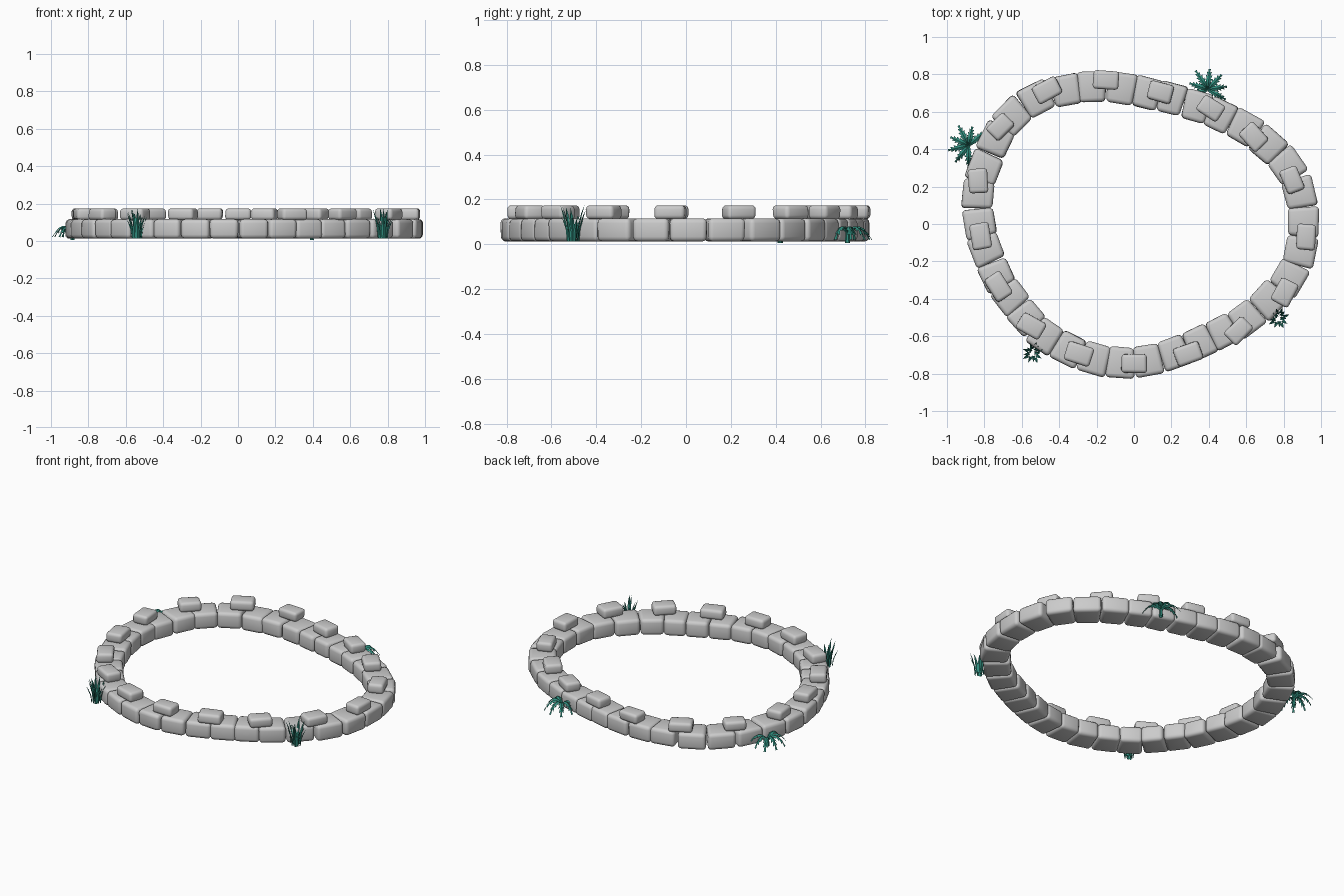
import bpy, bmesh, math, random
from mathutils import Vector, Matrix

if "Cube" in bpy.data.objects:
    bpy.data.objects.remove(bpy.data.objects["Cube"])

random.seed(4)

green = bpy.data.materials.new("leaf_green")
green.diffuse_color = (0.03, 0.27, 0.21, 1)
green.use_nodes = True
green.node_tree.nodes["Principled BSDF"].inputs["Base Color"].default_value = green.diffuse_color


def finish(bm, name, mat=None):
    me = bpy.data.meshes.new(name)
    bm.to_mesh(me)
    bm.free()
    ob = bpy.data.objects.new(name, me)
    bpy.context.collection.objects.link(ob)
    if mat:
        me.materials.append(mat)
    return ob


def stone(name, x, y, z0, z1, length, depth, angle, bevel, wedge=0.0):
    """Rounded block: length runs along angle, the far (-Y local) side is wider by wedge."""
    bm = bmesh.new()
    bmesh.ops.create_cube(bm, size=1)
    for v in bm.verts:
        jitter = random.uniform(-0.005, 0.005)
        v.co.x *= length * (1 - wedge * v.co.y * 2) + jitter
        v.co.y *= depth + jitter
        v.co.z *= z1 - z0
    bmesh.ops.bevel(bm, geom=bm.edges[:], offset=bevel, segments=3,
                    profile=0.5, affect='EDGES')
    for f in bm.faces:
        f.smooth = True
    ob = finish(bm, name)
    ob.location = (x, y, (z0 + z1) / 2)
    ob.rotation_euler = (0, 0, angle)
    return ob


# Lower course: stone centres, counter-clockwise from +x
lower = [(.905, .01), (.885, .165), (.82, .31), (.715, .42), (.59, .515), (.46, .58),
         (.335, .63), (.20, .67), (.07, .70), (-.07, .725), (-.225, .735), (-.365, .715),
         (-.52, .67), (-.65, .575), (-.74, .45), (-.80, .30), (-.835, .16), (-.825, .005),
         (-.79, -.135), (-.735, -.275), (-.66, -.39), (-.575, -.50), (-.475, -.60),
         (-.35, -.67), (-.21, -.72), (-.07, -.74), (.075, -.73), (.215, -.69),
         (.35, -.635), (.475, -.575), (.60, -.505), (.72, -.405), (.83, -.285), (.89, -.145)]
n = len(lower)
for i, (x, y) in enumerate(lower):
    a, b = Vector(lower[i - 1]), Vector(lower[(i + 1) % n])
    t = b - a
    stone(f"lower_stone_{i + 1}", x, y, 0.012, 0.116, t.length / 2 + 0.002, 0.165,
          math.atan2(t.y, t.x) + random.uniform(-.06, .06), 0.022, 0.08)

# Upper course: x, y, long-axis angle in degrees
upper = [(.92, -.07, 86), (.845, .235, 112), (.64, .465, 133), (.41, .62, 147),
         (.14, .705, 165), (-.15, .77, 176), (-.465, .715, 28), (-.715, .52, 45),
         (-.835, .23, 94), (-.82, -.065, 100), (-.725, -.335, 123), (-.55, -.545, 150),
         (-.295, -.695, 162), (0, -.745, 0), (.29, -.695, 20), (.56, -.57, 45),
         (.805, -.365, 62)]
for i, (x, y, a) in enumerate(upper):
    stone(f"upper_stone_{i + 1}", x, y, 0.112, 0.174, random.uniform(.13, .145),
          random.uniform(.095, .105), math.radians(a), 0.018)


# Upright grass tufts at the front
def grass(name, x, y, blades=13):
    bm = bmesh.new()
    for k in range(blades):
        a = k * 2.4
        r = 0.028 * math.sqrt((k + 0.5) / blades)
        h = random.uniform(0.10, 0.165)
        out, side = Vector((math.cos(a), math.sin(a), 0)), Vector((-math.sin(a), math.cos(a), 0))
        rows = []
        for t, w in ((0, .007), (.4, .009), (.75, .006)):
            c = out * (r + 0.035 * t * t) + Vector((0, 0, 0.012 + h * t))
            rows.append([bm.verts.new(c + side * w), bm.verts.new(c + out * .004),
                         bm.verts.new(c - side * w)])
        tip = bm.verts.new(out * (r + 0.035) + Vector((0, 0, 0.012 + h)))
        for p, q in zip(rows, rows[1:]):
            for j in (0, 1):
                bm.faces.new((p[j], p[j + 1], q[j + 1], q[j]))
        for j in (0, 1):
            bm.faces.new((rows[-1][j], rows[-1][j + 1], tip))
    finish(bm, name, green).location = (x, y, 0)


grass("grass_tuft_left", -.54, -.69)
grass("grass_tuft_right", .775, -.505)


# Ferns with arched, saw-edged fronds spreading away from the wall
def fern(name, x, y, facing, fronds=7):
    bm = bmesh.new()
    for k in range(fronds):
        a = math.radians(facing - 115 + 230 * k / (fronds - 1))
        length = 0.115 + random.uniform(-.015, .005)
        out, side = Vector((math.cos(a), math.sin(a), 0)), Vector((-math.sin(a), math.cos(a), 0))

        def spine(t):
            return out * length * t + Vector((0, 0, .052 + .14 * t - .17 * t * t))
        steps = 6
        for s in range(steps):
            t0, t1 = s / steps, (s + 1) / steps
            w = 0.020 * math.sin(math.pi * (0.15 + 0.8 * (t0 + t1) / 2))
            c0, c1 = bm.verts.new(spine(t0)), bm.verts.new(spine(t1))
            for sg in (1, -1):
                # each leaflet is a swept-forward tooth folding down from the spine
                down = Vector((0, 0, -w * 0.5))
                root = bm.verts.new(spine(t0) + side * sg * w * .45 + down * .45)
                tooth = bm.verts.new(spine(min(1, t1 + .03)) + side * sg * w + down)
                bm.faces.new((c0, root, tooth, c1) if sg < 0 else (c1, tooth, root, c0))
    # short stalk down to the ground
    bmesh.ops.create_cone(bm, segments=6, radius1=.012, radius2=.008, depth=.05,
                          matrix=Matrix.Translation((0, 0, .03)))
    finish(bm, name, green).location = (x, y, 0)


fern("fern_back", .395, .72, 85)
fern("fern_left", -.885, .42, 155)
